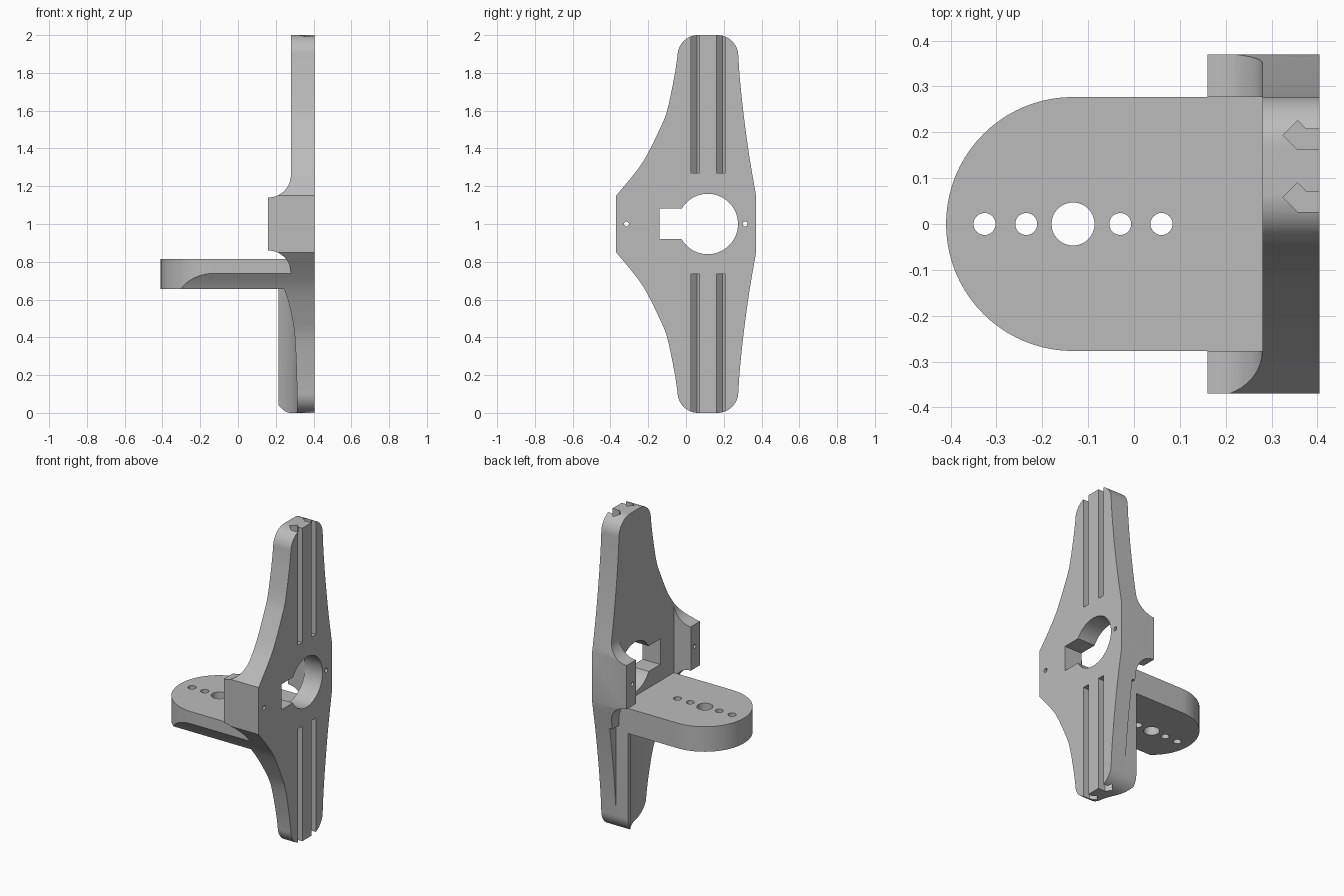
import bpy, bmesh
from math import sin, cos, pi, radians
from mathutils import Vector

if "Cube" in bpy.data.objects:
    bpy.data.objects.remove(bpy.data.objects["Cube"])

grey = bpy.data.materials.new("plain_grey")
grey.use_nodes = True
grey.diffuse_color = (0.5, 0.5, 0.5, 1)
grey.node_tree.nodes["Principled BSDF"].inputs["Base Color"].default_value = (0.5, 0.5, 0.5, 1)


def prism(name, pts, axis, lo, hi):
    """Extrude a closed outline along an axis: X takes (y, z), Y takes (x, z), Z takes (x, y)."""
    place = {"X": lambda a, b, t: (t, a, b),
             "Y": lambda a, b, t: (a, t, b),
             "Z": lambda a, b, t: (a, b, t)}[axis]
    bm = bmesh.new()
    n = len(pts)
    low = [bm.verts.new(place(a, b, lo)) for a, b in pts]
    top = [bm.verts.new(place(a, b, hi)) for a, b in pts]
    bm.faces.new(low)
    bm.faces.new(top)
    for i in range(n):
        j = (i + 1) % n
        bm.faces.new((low[i], low[j], top[j], top[i]))
    bmesh.ops.recalc_face_normals(bm, faces=bm.faces)
    mesh = bpy.data.meshes.new(name)
    bm.to_mesh(mesh)
    bm.free()
    mesh.materials.append(grey)
    ob = bpy.data.objects.new(name, mesh)
    bpy.context.collection.objects.link(ob)
    return ob


def arc(cx, cy, r, a0, a1, n=12):
    return [(cx + r * cos(radians(a0 + (a1 - a0) * i / n)),
             cy + r * sin(radians(a0 + (a1 - a0) * i / n))) for i in range(n + 1)]


def circle(cx, cy, r, n=32):
    return arc(cx, cy, r, 0, 360, n)[:-1]


def rect(a0, a1, b0, b1):
    return [(a0, b0), (a1, b0), (a1, b1), (a0, b1)]


def spline(pts, steps=5):
    """Smooth curve through the points."""
    p = [Vector(q) for q in pts]
    p = [2 * p[0] - p[1]] + p + [2 * p[-1] - p[-2]]
    out = []
    for a, b, c, d in zip(p, p[1:], p[2:], p[3:]):
        for i in range(steps):
            t = i / steps
            q = 0.5 * (2 * b + (c - a) * t + (2 * a - 5 * b + 4 * c - d) * t ** 2
                       + (3 * b - a - 3 * c + d) * t ** 3)
            out.append(tuple(q))
    return out


def combine(target, other, operation):
    mod = target.modifiers.new("join", "BOOLEAN")
    mod.operation = operation
    mod.solver = "EXACT"
    mod.object = other
    bpy.context.view_layer.objects.active = target
    bpy.ops.object.modifier_apply(modifier=mod.name)
    bpy.data.objects.remove(other)


# Tall plate, shelf and lower rib
FACE, BACK, HALF = 0.28, 0.405, 0.277
bracket = prism("bracket", rect(-0.5, 0.5, -0.1, 2.1), "X", FACE, BACK)
rib = prism("lower_rib", rect(0.215, 0.35, -0.1, 0.7), "Z", -HALF, HALF)
bpy.data.objects.remove(rib)
rib = prism("lower_rib", rect(0.215, 0.35, -HALF, HALF), "Z", -0.15, 0.7)
shelf = prism("shelf", [(0.35, -HALF), (0.35, HALF)] + arc(-0.133, 0, HALF, 90, 270, 40),
              "Z", 0.655, 0.815)
combine(bracket, rib, "UNION")

# Hollow channel down the lower rib, and thinner flanks beside it
combine(bracket, prism("channel", circle(-0.055, 0, 0.37, 96), "Z", -0.3, 0.69), "DIFFERENCE")
for lo, hi in ((HALF, 0.6), (-0.6, -HALF)):
    combine(bracket, prism("flank", rect(0.1, 0.3, lo, hi), "Z", -0.3, 0.69), "DIFFERENCE")
combine(bracket, shelf, "UNION")

# Side ears with concave fillets above and below
ear = ([(0.35, 0.74), (FACE, 0.74)] + arc(0.16, 0.74, 0.12, 0, 90)
       + arc(0.16, 1.26, 0.12, -90, 0) + [(0.35, 1.26)])
for lo, hi in ((HALF, 0.45), (-0.45, -HALF)):
    combine(bracket, prism("ear", ear, "Y", lo, hi), "UNION")

# Trim everything to the waisted side outline, mirrored about mid height
right = spline([(0.37, 1.155), (0.335, 1.36), (0.305, 1.58), (0.285, 1.77), (HALF, 1.89)])
left = spline([(-0.045, 1.89), (-0.062, 1.78), (-0.1, 1.6), (-0.145, 1.49),
               (-0.215, 1.35), (-0.277, 1.262), (-0.37, 1.15)]) + [(-0.37, 1.15)]
upper = right + arc(0.167, 1.89, 0.11, 0, 90) + arc(0.065, 1.89, 0.11, 90, 180)[:-1] + left
outline = upper + [(y, 2 - z) for y, z in reversed(upper)]
combine(bracket, prism("outline", outline, "X", -0.6, 0.6), "INTERSECT")

# Keyhole opening, ear screw holes and shelf holes
combine(bracket, prism("round_opening", circle(0.115, 1, 0.16, 64), "X", 0.1, 0.6), "DIFFERENCE")
combine(bracket, prism("square_opening", rect(-0.14, 0.05, 0.92, 1.083), "X", 0.1, 0.6), "DIFFERENCE")
for y in (-0.315, 0.313):
    combine(bracket, prism("screw_hole", circle(y, 1, 0.013, 16), "X", 0, 0.6), "DIFFERENCE")
for x, r in ((-0.326, 0.024), (-0.235, 0.024), (-0.133, 0.047), (-0.03, 0.024), (0.06, 0.024)):
    combine(bracket, prism("shelf_hole", circle(x, 0, r), "Z", 0.5, 0.9), "DIFFERENCE")

# Arrow-shaped slots running to both ends
slot = [(0.5, 0.071), (0.375, 0.071), (0.357, 0.09), (0.325, 0.058), (0.357, 0.026), (0.5, 0.026)]
for shift in (0, 0.136):
    for lo, hi in ((1.27, 2.2), (-0.2, 0.735)):
        pts = [(x, y + shift) for x, y in slot]
        combine(bracket, prism("slot", pts, "Z", lo, hi), "DIFFERENCE")

# Smooth curved walls, sharp edges kept
bpy.ops.object.select_all(action="DESELECT")
bracket.select_set(True)
bpy.context.view_layer.objects.active = bracket
bpy.ops.object.shade_smooth_by_angle(angle=radians(25))
